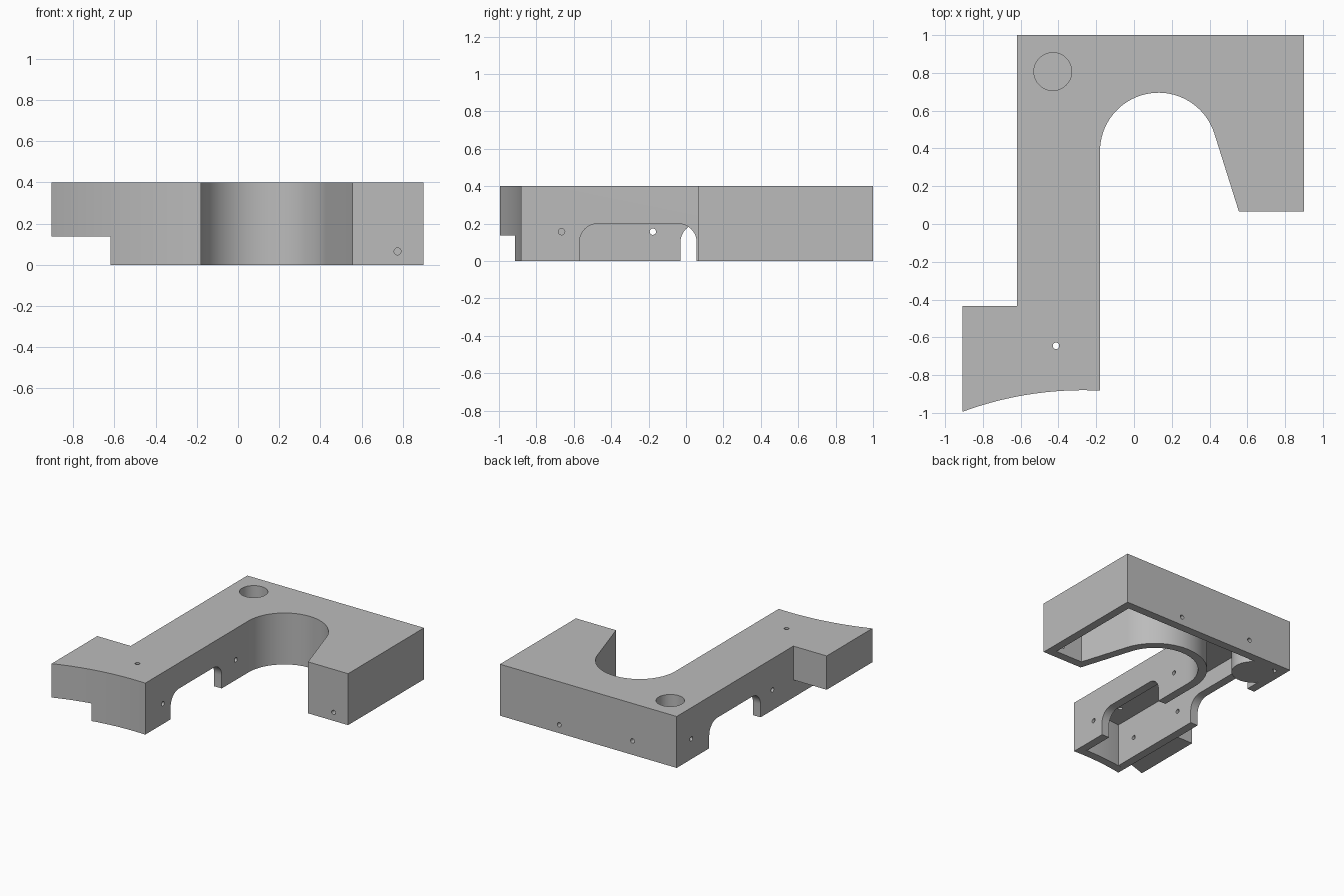
import bpy, bmesh
from math import sin, cos, pi, radians, sqrt
from mathutils import Vector

if "Cube" in bpy.data.objects:
    bpy.data.objects.remove(bpy.data.objects["Cube"])

WALL, TOP = 0.065, 0.4
LEFT, RIGHT, ARM = -0.62, 0.9, -0.18
BLOCK_FRONT = 0.067
PIN = 0.017

metal = bpy.data.materials.new("plain grey")
metal.use_nodes = True
grey = (0.5, 0.5, 0.5, 1)
metal.diffuse_color = grey
metal.node_tree.nodes["Principled BSDF"].inputs["Base Color"].default_value = grey


def prism(name, points, low, high, axis="z"):
    """Extrude a 2D outline along z, or a (y, z) outline along x."""
    place = (lambda a, b, h: (a, b, h)) if axis == "z" else (lambda a, b, h: (h, a, b))
    bm = bmesh.new()
    base = bm.faces.new([bm.verts.new(place(a, b, low)) for a, b in points])
    ext = bmesh.ops.extrude_face_region(bm, geom=[base])
    verts = [v for v in ext["geom"] if isinstance(v, bmesh.types.BMVert)]
    bmesh.ops.translate(bm, verts=verts, vec=place(0, 0, high - low))
    bmesh.ops.recalc_face_normals(bm, faces=bm.faces)
    mesh = bpy.data.meshes.new(name)
    bm.to_mesh(mesh)
    bm.free()
    obj = bpy.data.objects.new(name, mesh)
    mesh.materials.append(metal)
    bpy.context.collection.objects.link(obj)
    return obj


def cylinder(name, radius, depth, location, rotation=(0, 0, 0), sides=24):
    bpy.ops.mesh.primitive_cylinder_add(vertices=sides, radius=radius, depth=depth,
                                        location=location, rotation=rotation)
    obj = bpy.context.object
    obj.name = name
    obj.data.materials.append(metal)
    return obj


def cut(target, cutter):
    mod = target.modifiers.new("cut", "BOOLEAN")
    mod.operation, mod.solver, mod.object = "DIFFERENCE", "EXACT", cutter
    bpy.context.view_layer.objects.active = target
    bpy.ops.object.modifier_apply(modifier=mod.name)
    bpy.data.objects.remove(cutter)


def arc(cx, cy, r, start, end, steps):
    angles = [radians(start + (end - start) * i / steps) for i in range(steps + 1)]
    return [(cx + r * cos(a), cy + r * sin(a)) for a in angles]


def front_curve(x_from, x_to, steps=20):
    """Shallow hollow curve along the front of the arm."""
    radius = 1.84
    xs = [x_from + (x_to - x_from) * i / steps for i in range(steps + 1)]
    return [(x, -0.88 - radius + sqrt(radius ** 2 - (x + 0.27) ** 2)) for x in xs]


def inset(points, d):
    """Mitred inward offset of a counter-clockwise outline."""
    out = []
    for i, p in enumerate(points):
        p = Vector(p)
        a = (p - Vector(points[i - 1])).normalized()
        b = (Vector(points[(i + 1) % len(points)]) - p).normalized()
        na, nb = Vector((-a.y, a.x)), Vector((-b.y, b.x))
        out.append(p + (na + nb) * d / (1 + na.dot(nb)))
    return out


# Shared outline: block, round recess, then the inner side of the arm
recess = [(0.555, BLOCK_FRONT)] + arc(0.13, 0.385, 0.31, 18, 180, 48)
back = [(RIGHT, 1), (LEFT, 1)]
block = [(RIGHT, BLOCK_FRONT)]
tab = [(LEFT, -0.433), (-0.907, -0.433)]

# Solid body with the raised side tab
body = prism("bracket_body", back + tab + front_curve(-0.907, ARM) + recess[::-1] + block, 0, TOP)
cut(body, prism("tab_undercut", [(-1.2, -1.2), (LEFT, -1.2), (LEFT, -0.2), (-1.2, -0.2)],
                -0.1, 0.137))

# Hollow underside, leaving the cup post standing
shell = back + front_curve(LEFT, ARM) + recess[::-1] + block
cavity = prism("cavity", inset(shell, WALL), -0.1, TOP - WALL)
CUP = (-0.43, 0.807)
cut(cavity, cylinder("cup_post", 0.15, 2, (*CUP, 0), sides=64))
cut(body, cavity)
post_trim = 0.1
cut(body, cylinder("cup_bore", 0.1, TOP, (*CUP, TOP / 2 + WALL), sides=64))

# Rounded cable arches in both long walls of the arm
for x, start, end in ((ARM, -0.57, 0.057), (LEFT, -0.03, 0.6)):
    r = 0.1
    outline = ([(start, -0.1), (end, -0.1)] + arc(end - r, 0.1, r, 0, 90, 12)
               + arc(start + r, 0.1, r, 90, 180, 12))
    cut(body, prism("arch", outline, x - 0.1, x + 0.1, "x"))

# Small pin holes: sides, back, front and top
side = (0, pi / 2, 0)
along = (pi / 2, 0, 0)
for x, y in ((ARM, -0.665), (ARM, 0.23), (LEFT, 0.82), (LEFT, -0.177), (LEFT, -0.665)):
    cut(body, cylinder("pin_hole", PIN, 0.18, (x, y, 0.157), side))
for x, y, z in ((-0.24, 1, 0.108), (0.39, 1, 0.065), (0.775, BLOCK_FRONT, 0.065)):
    cut(body, cylinder("pin_hole", PIN, 0.18, (x, y, z), along))
cut(body, cylinder("pin_hole", PIN, 0.4, (-0.413, -0.645, TOP)))

# Smooth curves, crisp edges
bpy.ops.object.select_all(action="DESELECT")
body.select_set(True)
bpy.context.view_layer.objects.active = body
bpy.ops.object.shade_smooth_by_angle(angle=radians(30))
